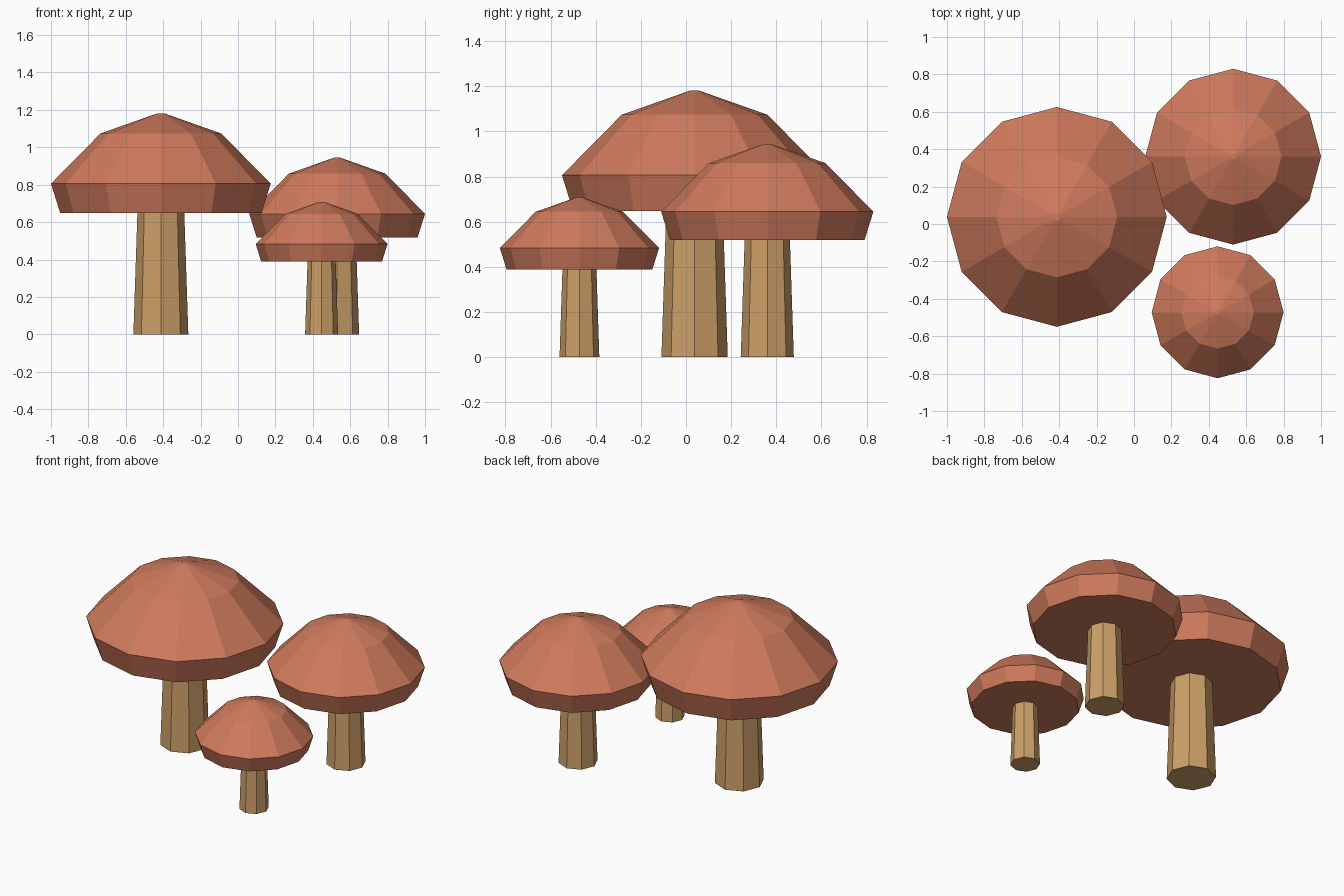
import bpy, bmesh
from math import cos, sin, tau

if "Cube" in bpy.data.objects:
    bpy.data.objects.remove(bpy.data.objects["Cube"])


def material(name, color):
    m = bpy.data.materials.new(name)
    m.diffuse_color = (*color, 1.0)
    m.use_nodes = True
    m.node_tree.nodes["Principled BSDF"].inputs["Base Color"].default_value = m.diffuse_color
    return m


def lathe(name, profile, sides, location, scale, mat):
    """Closed faceted solid from (radius, height) pairs, bottom to top."""
    bm = bmesh.new()
    rings = [[bm.verts.new((r * cos(tau * i / sides), r * sin(tau * i / sides), z))
              for i in range(sides)] for r, z in profile]
    for low, high in zip(rings, rings[1:]):
        for i in range(sides):
            j = (i + 1) % sides
            bm.faces.new((low[i], low[j], high[j], high[i]))
    bm.faces.new(rings[0][::-1])
    bm.faces.new(rings[-1])
    mesh = bpy.data.meshes.new(name)
    bm.to_mesh(mesh)
    bm.free()
    mesh.materials.append(mat)
    ob = bpy.data.objects.new(name, mesh)
    ob.location = location
    ob.scale = (scale,) * 3
    bpy.context.collection.objects.link(ob)
    return ob


cap_mat = material("cap_red", (0.62, 0.195, 0.107))
stem_mat = material("stem_tan", (0.61, 0.35, 0.14))

# Profiles of the largest mushroom
STEM = [(0.147, 0.0), (0.125, 0.66)]
CAP = [(0.538, 0.648), (0.5875, 0.806), (0.323, 1.074), (0.02, 1.181)]

# Three mushrooms sharing one shape at different sizes
for label, x, y, s in (("large", -0.4125, 0.038, 1.0),
                       ("medium", 0.53, 0.36, 0.8),
                       ("small", 0.447, -0.472, 0.6)):
    lathe(label + "_stem", STEM, 8, (x, y, 0), s, stem_mat)
    lathe(label + "_cap", CAP, 12, (x, y, 0), s, cap_mat)
